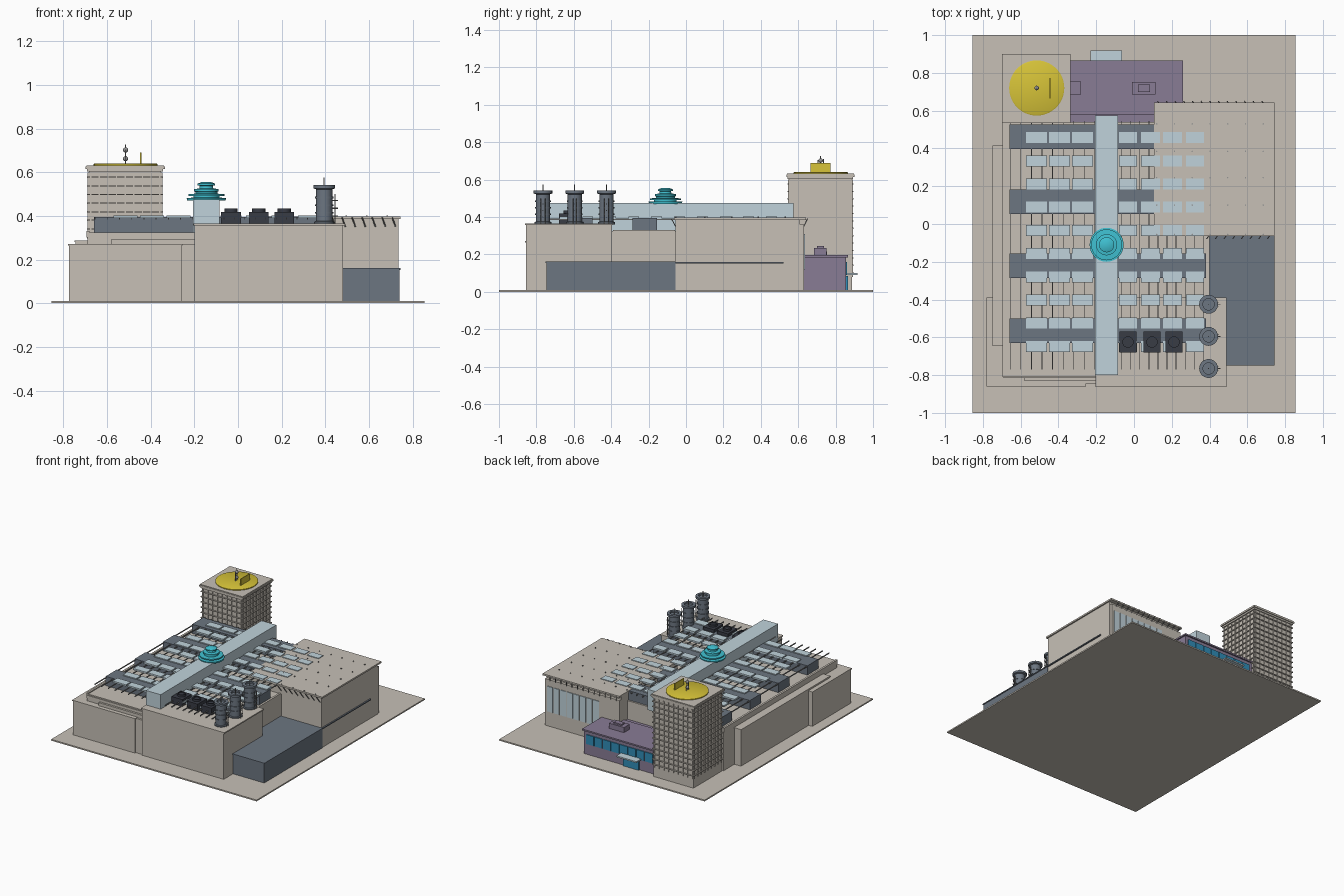
import bpy, bmesh, math
from mathutils import Vector

if "Cube" in bpy.data.objects:
    bpy.data.objects.remove(bpy.data.objects["Cube"])

COL = {"stone": (.57, .53, .47), "slate": (.15, .18, .22), "glass": (.53, .65, .71),
       "yellow": (.68, .55, .04), "cyan": (.05, .53, .64), "purple": (.25, .20, .30),
       "black": (.04, .045, .06), "blue": (.03, .27, .48), "metal": (.3, .3, .3)}
MATS = {}
for key, c in COL.items():
    MATS[key] = bpy.data.materials.new(key)
    MATS[key].diffuse_color = (*c, 1)


def finish(name, bm, mat):
    bmesh.ops.recalc_face_normals(bm, faces=bm.faces[:])
    me = bpy.data.meshes.new(name)
    bm.to_mesh(me)
    bm.free()
    me.materials.append(MATS[mat])
    ob = bpy.data.objects.new(name, me)
    bpy.context.collection.objects.link(ob)
    return ob


def add_box(bm, x0, x1, y0, y1, z0, z1):
    vs = bmesh.ops.create_cube(bm, size=1)["verts"]
    for v in vs:
        v.co = Vector(((x0 + x1) / 2 + v.co.x * (x1 - x0),
                       (y0 + y1) / 2 + v.co.y * (y1 - y0),
                       (z0 + z1) / 2 + v.co.z * (z1 - z0)))


def boxes(name, mat, *dims):
    bm = bmesh.new()
    for d in dims:
        add_box(bm, *d)
    return finish(name, bm, mat)


def rods(name, mat, pairs, r=.003, seg=6):
    bm = bmesh.new()
    for a, b in pairs:
        a, b = Vector(a), Vector(b)
        d = b - a
        vs = bmesh.ops.create_cone(bm, cap_ends=True, segments=seg, radius1=r, radius2=r, depth=d.length)["verts"]
        q = d.to_track_quat('Z', 'Y')
        for v in vs:
            v.co = q @ v.co + (a + b) / 2
    return finish(name, bm, mat)


def lathe(name, mat, x, y, profile, seg=32):
    bm = bmesh.new()
    rings = [[bm.verts.new((x + r * math.cos(2 * math.pi * i / seg), y + r * math.sin(2 * math.pi * i / seg), z))
              for i in range(seg)] for r, z in profile]
    for a, b in zip(rings, rings[1:]):
        for i in range(seg):
            bm.faces.new((a[i], a[(i + 1) % seg], b[(i + 1) % seg], b[i]))
    bm.faces.new(rings[0])
    bm.faces.new(rings[-1])
    ob = finish(name, bm, mat)
    bpy.context.view_layer.objects.active = ob
    ob.select_set(True)
    bpy.ops.object.shade_smooth_by_angle()
    ob.select_set(False)


# Ground and main masses
boxes("ground_slab", "stone", (-.855, .855, -1, 1, 0, .01))
boxes("main_body", "stone", (-.69, .40, -.81, .54, .01, .325))
boxes("front_right_block", "stone", (-.20, .48, -.855, -.395, .01, .357),
      (-.205, .49, -.862, -.39, .357, .366))
boxes("front_left_block", "stone", (-.775, -.26, -.855, -.395, .01, .265),
      (-.78, -.255, -.86, -.39, .265, .272), (-.27, -.2, -.845, -.5, .01, .268))
boxes("front_left_ledge", "stone", (-.58, -.2, -.83, -.8, .01, .295), (-.69, -.2, -.815, -.8, .295, .316))
boxes("left_wing", "stone", (-.745, -.68, -.64, .41, .01, .28), (-.75, -.68, -.645, .415, .28, .288))
boxes("main_parapet", "stone", (-.695, -.68, -.81, .54, .30, .332), (.385, .40, -.39, -.06, .31, .332))

# Large hall with overhanging roof, roof posts, eave brackets and glazing
boxes("hall", "stone", (.11, .735, -.055, .61, .01, .385))
boxes("hall_roof", "stone", (.105, .745, -.063, .642, .385, .397))
boxes("hall_rear_wall", "stone", (.11, .73, .6, .632, .01, .36))
boxes("hall_side_ledge", "slate", (.73, .745, -.06, .52, .153, .161))
boxes("hall_rear_windows", "glass",
      *[(.28 + i * .055, .328 + i * .055, .625, .637, .12, .31) for i in range(8)])
rods("hall_roof_posts", "metal", [((x, y, .39), (x, y, .403))
     for y in (.53, .385, .245, .1, -.055) for x in [.12 + i * .094 for i in range(7)]], .004)
rods("hall_eave_brackets", "metal",
     [((.40 + i * .046, -.056, .35), (.385 + i * .046, -.078, .392)) for i in range(8)]
     + [((.14 + i * .046, .63, .35), (.125 + i * .046, .65, .392)) for i in range(13)])
boxes("low_dark_annex", "slate", (.40, .74, -.745, -.055, .01, .155), (.40, .745, -.75, -.06, .155, .162))

# Roof monitors, trusses and skylights on either side of the spine
monitors = []
for y0 in (-.63, -.286, .053, .397):
    monitors += [(-.66, -.2, y0, y0 + .13, .32, .395), (-.09, .38, y0, y0 + .13, .32, .395)]
boxes("roof_monitors", "slate", *monitors)
xs = [-.655 + i * .056 for i in range(9)] + [-.065 + i * .048 for i in range(10)]
boxes("roof_trusses", "metal", *[(x - .002, x + .002, -.77, .545, .384, .392) for x in xs])
cols = [(-.571, -.46), (-.45, -.339), (-.328, -.217), (-.08, .016), (.037, .138), (.153, .254), (.275, .37)]
boxes("skylights", "glass", *[(a, b, -.677 + j * .1228, -.619 + j * .1228, .39, .402)
                              for a, b in cols for j in range(10)])
boxes("central_spine", "glass", (-.206, -.084, -.8, .575, .32, .475))

# Tiered beacon on the spine
lathe("tiered_beacon", "cyan", -.145, -.11,
      [(.088, .47), (.09, .482), (.06, .484), (.06, .492), (.082, .492), (.082, .5), (.05, .502),
       (.05, .51), (.056, .513), (.056, .523), (.032, .526), (.03, .538), (.04, .54), (.04, .548), (.02, .556)])

# Exhaust stacks
for i in range(3):
    y = -.425 - i * .17
    prof = [(.046, .36), (.046, .373), (.038, .376)]
    for z in (.41, .445, .48):
        prof += [(.038, z), (.042, z), (.042, z + .008), (.038, z + .008)]
    prof += [(.038, .522), (.05, .526), (.05, .541), (.03, .542), (.03, .53)]
    lathe(f"stack_{i}", "slate", .395, y, prof, 24)
    rods(f"stack_fittings_{i}", "metal", [((.395, y, .52), (.395, y, .575))]
         + [((.445, y + s, .36), (.445, y + s, .50)) for s in (-.01, .01)]
         + [((.43, y, z), (.458, y, z)) for z in (.4, .435, .47)], .0025)

# Rooftop cooling units
for i, x in enumerate((-.032, .095, .212)):
    boxes(f"cooling_unit_{i}", "black", (x - .045, x + .045, -.68, -.57, .36, .418))
    lathe(f"cooling_fan_{i}", "black", x, -.625, [(.03, .415), (.03, .434), (.022, .434), (.022, .428)], 20)

# Office tower with floor slabs and vertical fins
boxes("tower_shaft", "stone", (-.683, -.352, .55, .887, .01, .61))
boxes("tower_cap", "stone", (-.692, -.343, .542, .894, .603, .615), (-.699, -.335, .536, .90, .615, .627),
      (-.695, -.339, .54, .897, .627, .632))
boxes("tower_slabs", "stone",
      *[(-.691, -.344, .542, .896, .1 + i * .0395, .106 + i * .0395) for i in range(13)])
fins = []
for i in range(9):
    x, y = -.675 + i * .0395, .558 + i * .040
    fins += [(x - .003, x + .003, .545, .893, .08, .6), (-.689, -.346, y - .003, y + .003, .08, .6)]
boxes("tower_fins", "stone", *fins)
lathe("roof_disc", "yellow", -.515, .72, [(.14, .63), (.146, .632), (.146, .638), (.14, .641)], 48)
boxes("roof_panel", "yellow", (-.448, -.442, .665, .773, .638, .69))
rods("tower_antennas", "metal", [((-.515, .72 + d, .63), (-.515, .72 + d, h))
     for d, h in ((-.014, .705), (0, .727), (.014, .71))], .0025)
for i, z in enumerate((.662, .702)):
    lathe(f"antenna_ball_{i}", "metal", -.515, .72,
          [(max(.0005, .012 * math.sin(math.pi * k / 8)), z - .012 * math.cos(math.pi * k / 8)) for k in range(9)], 16)

# Purple entrance building at the rear
boxes("entrance_building", "purple", (-.36, .25, .54, .855, .01, .185), (-.36, .26, .58, .865, .185, .196))
boxes("entrance_roof_units", "purple", (-.01, .115, .685, .752, .19, .235), (.02, .085, .7, .738, .235, .245),
      (-.335, -.28, .685, .755, .19, .215))
boxes("entrance_windows", "blue",
      *[(-.325 + i * .07, -.261 + i * .07, .85, .862, .09, .16) for i in range(8)],
      (-.21, -.08, .85, .866, .01, .085))
boxes("entrance_canopy", "glass", (-.23, -.063, .85, .918, .09, .1))

for m in bpy.data.materials:
    if m.users and not m.is_grease_pencil:
        m.use_nodes = True
        m.node_tree.nodes["Principled BSDF"].inputs["Base Color"].default_value = m.diffuse_color
